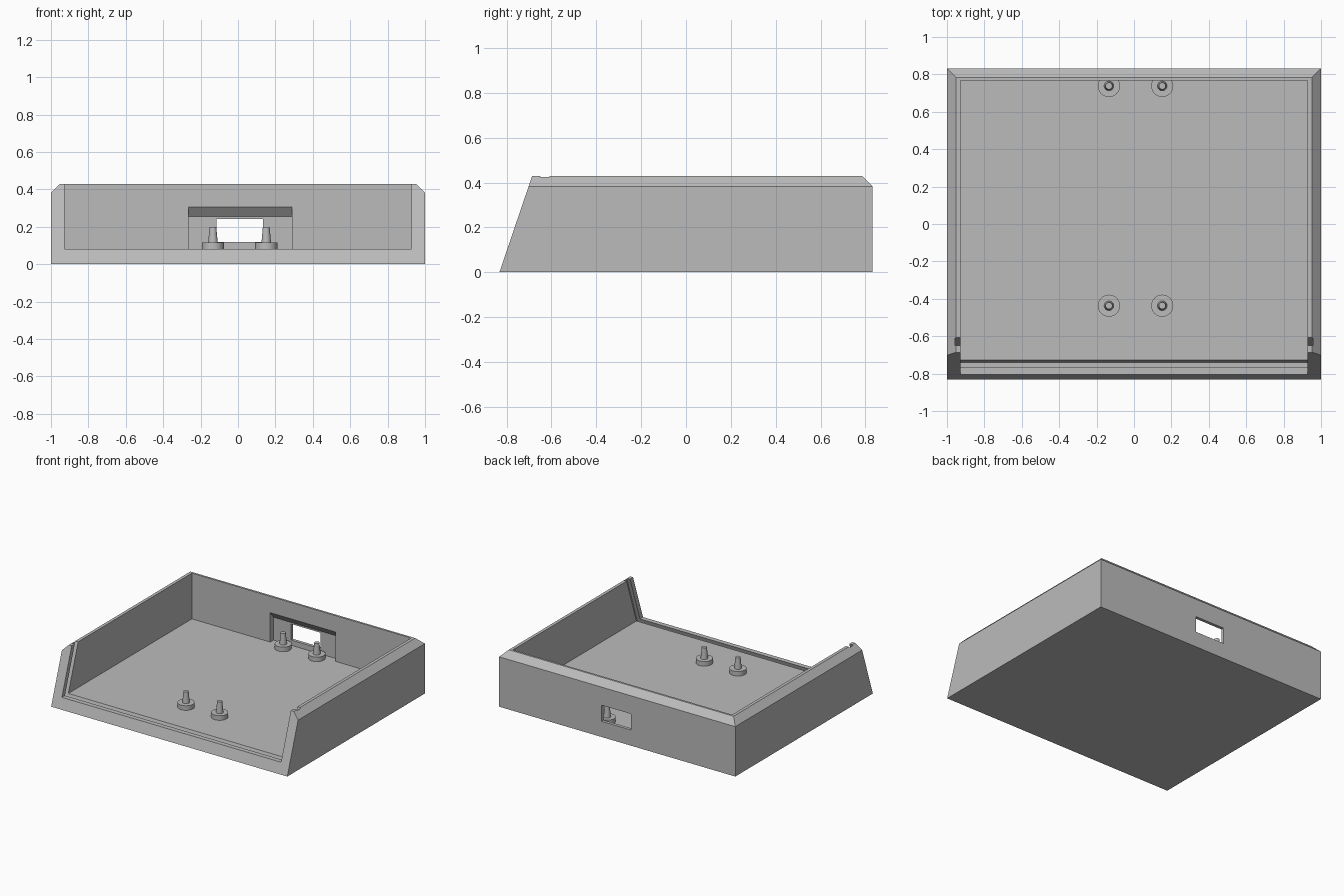
import bpy
import bmesh
from mathutils import Vector

if "Cube" in bpy.data.objects:
    bpy.data.objects.remove(bpy.data.objects["Cube"], do_unlink=True)

# One plain grey plastic
grey = bpy.data.materials.new("grey_plastic")
grey.use_nodes = True
colour = (0.5, 0.5, 0.5, 1)
grey.diffuse_color = colour
grey.node_tree.nodes["Principled BSDF"].inputs["Base Color"].default_value = colour

HALF_Y, HEIGHT, FLOOR, CHAMFER = 0.832, 0.43, 0.08, 0.048
SLOPE = 0.34                      # backward lean of the open front
INNER_X, INNER_BACK = 0.928, 0.768


def finish(name, bm):
    bmesh.ops.recalc_face_normals(bm, faces=bm.faces)
    mesh = bpy.data.meshes.new(name)
    bm.to_mesh(mesh)
    bm.free()
    mesh.materials.append(grey)
    obj = bpy.data.objects.new(name, mesh)
    bpy.context.collection.objects.link(obj)
    return obj


def prism(points, axis, start, end):
    """Extrude a profile: xz points along y, or yz points along x."""
    bm = bmesh.new()
    place = (lambda a, b: (a, start, b)) if axis == "y" else (lambda a, b: (start, a, b))
    face = bm.faces.new([bm.verts.new(place(a, b)) for a, b in points])
    new = bmesh.ops.extrude_face_region(bm, geom=[face])["geom"]
    shift = Vector((0, end - start, 0) if axis == "y" else (end - start, 0, 0))
    bmesh.ops.translate(bm, vec=shift, verts=[v for v in new if isinstance(v, bmesh.types.BMVert)])
    return bm


def slice_off(bm, point, normal):
    """Cut away everything beyond a plane and cap the cut."""
    geom = bm.verts[:] + bm.edges[:] + bm.faces[:]
    cut = bmesh.ops.bisect_plane(bm, geom=geom, plane_co=point, plane_no=normal, clear_outer=True)
    edges = [e for e in cut["geom_cut"] if isinstance(e, bmesh.types.BMEdge)]
    bmesh.ops.contextual_create(bm, geom=edges)


def carve(obj, bm):
    cutter = finish("cutter", bm)
    cutter.hide_render = True
    mod = obj.modifiers.new("cut", "BOOLEAN")
    mod.operation, mod.solver, mod.object = "DIFFERENCE", "EXACT", cutter
    bpy.context.view_layer.objects.active = obj
    bpy.ops.object.modifier_apply(modifier=mod.name)
    bpy.data.objects.remove(cutter, do_unlink=True)


def rect(a0, a1, b0, b1):
    return [(a0, b0), (a1, b0), (a1, b1), (a0, b1)]


# Outer block: chamfered sides, sloping front, chamfered back edge
block = prism([(-1, 0), (1, 0), (1, HEIGHT - CHAMFER), (1 - CHAMFER, HEIGHT),
               (CHAMFER - 1, HEIGHT), (-1, HEIGHT - CHAMFER)], "y", -HALF_Y, HALF_Y)
slice_off(block, (0, -HALF_Y, 0), (0, -1, SLOPE))
slice_off(block, (0, HALF_Y, HEIGHT - CHAMFER), (0, 1, 1))
tray = finish("tray", block)

# Cavity, open at the front
carve(tray, prism(rect(-INNER_X, INNER_X, FLOOR, 1), "y", -1.5, INNER_BACK))

# Leaning panel slot in the floor and both side walls
def slot_y(z, offset):
    return offset + (z - FLOOR) * SLOPE


BACK_LIP, FRONT_LIP, LOW, HIGH = -0.727, -0.768, 0.043, 0.6
slot = [(slot_y(z, lip), z) for z, lip in
        ((LOW, FRONT_LIP), (LOW, BACK_LIP), (HIGH, BACK_LIP), (HIGH, FRONT_LIP))]
carve(tray, prism(slot, "x", -0.957, 0.957))

# Recess inside the back wall, with a sloping ceiling
recess = [(0.7, FLOOR), (0.808, FLOOR), (0.808, 0.255), (INNER_BACK, 0.305), (0.7, 0.305)]
carve(tray, prism(recess, "x", -0.265, 0.288))

# Connector window through the back wall
carve(tray, prism(rect(-0.115, 0.135, 0.12, 0.243), "y", 0.75, 1))


# Mounting pegs: a round foot with a tapered pin
def cone(name, x, y, z0, z1, r0, r1):
    bm = bmesh.new()
    bmesh.ops.create_cone(bm, cap_ends=True, segments=32, radius1=r0, radius2=r1, depth=z1 - z0)
    bmesh.ops.translate(bm, vec=(x, y, (z0 + z1) / 2), verts=bm.verts)
    obj = finish(name, bm)
    bpy.ops.object.select_all(action="DESELECT")
    obj.select_set(True)
    bpy.context.view_layer.objects.active = obj
    bpy.ops.object.shade_smooth_by_angle()


for row, y in (("back", 0.738), ("front", -0.437)):
    for side, x in (("right", -0.134), ("left", 0.151)):
        cone(f"{row}_{side}_peg_foot", x, y, FLOOR - 0.01, 0.115, 0.059, 0.059)
        cone(f"{row}_{side}_peg_pin", x, y, 0.11, 0.2, 0.026, 0.018)
